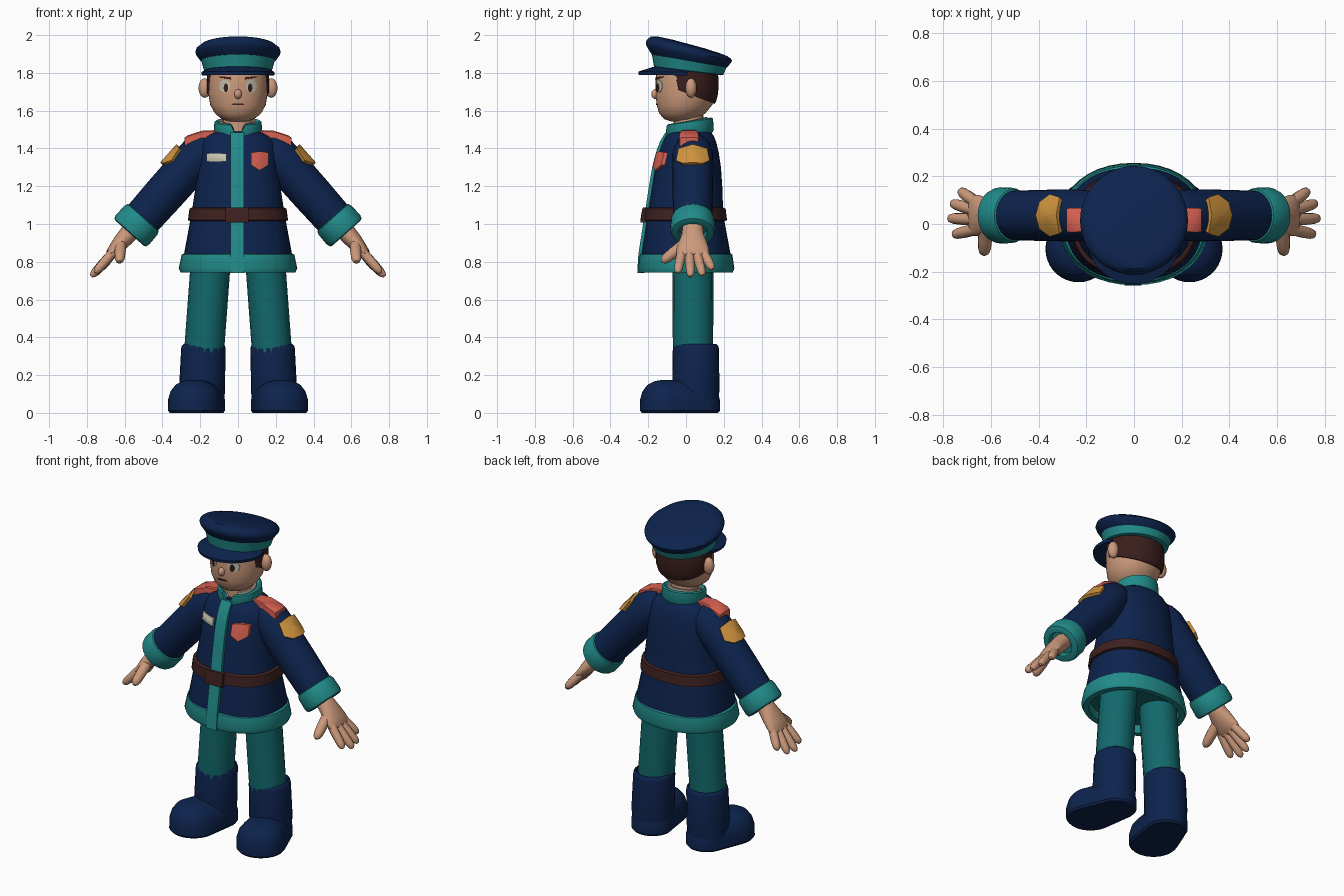
import bpy, bmesh, math
from mathutils import Vector as V

if "Cube" in bpy.data.objects:
    bpy.data.objects.remove(bpy.data.objects["Cube"])


def material(name, r, g, b):
    m = bpy.data.materials.new(name)
    m.diffuse_color = (r, g, b, 1)
    m.use_nodes = True
    m.node_tree.nodes["Principled BSDF"].inputs["Base Color"].default_value = m.diffuse_color
    return m


NAVY = material("navy cloth", .004, .017, .075)
TEAL = material("teal trim", .015, .26, .255)
TROUSER = material("dark teal cloth", .006, .14, .15)
SKIN = material("skin", .60, .32, .20)
HAIR = material("dark brown hair", .042, .013, .012)
LEATHER = material("brown leather", .048, .015, .014)
CORAL = material("coral", .69, .12, .085)
GOLD = material("gold", .64, .30, .05)
CREAM = material("cream", .55, .53, .42)


def finish(name, mat, bm, mirror=False, angle=40):
    bmesh.ops.recalc_face_normals(bm, faces=bm.faces)
    me = bpy.data.meshes.new(name)
    bm.to_mesh(me)
    bm.free()
    me.materials.append(mat)
    me.shade_smooth()
    me.set_sharp_from_angle(angle=math.radians(angle))
    ob = bpy.data.objects.new(name, me)
    bpy.context.collection.objects.link(ob)
    if mirror:
        ob.modifiers.new("Mirror", "MIRROR").use_mirror_merge = False
    return ob


def skin_bm(loops):
    """Bridge loops of equal length and cap both ends."""
    bm = bmesh.new()
    rows = [[bm.verts.new(p) for p in loop] for loop in loops]
    n = len(rows[0])
    for a, b in zip(rows, rows[1:]):
        for i in range(n):
            j = (i + 1) % n
            bm.faces.new((a[i], a[j], b[j], b[i]))
    bm.faces.new(rows[0])
    bm.faces.new(rows[-1])
    return bm


def skin(name, mat, loops, mirror=False, angle=40):
    return finish(name, mat, skin_bm(loops), mirror, angle)


def spow(c, e):
    return math.copysign(abs(c) ** e, c)


def rings(table, n=40, p=2.0):
    """Horizontal superellipses from rows (z, rx, ry, yc, tilt)."""
    out = []
    for z, rx, ry, yc, *t in table:
        loop = []
        for i in range(n):
            a = math.tau * i / n
            dy = ry * spow(math.sin(a), 2 / p)
            loop.append((rx * spow(math.cos(a), 2 / p), yc + dy, z + (t[0] if t else 0) * dy))
        out.append(loop)
    return out


def tube(name, mat, rows, u, v, n=24, mirror=True):
    """Rows (centre, ru, rv) swept with fixed cross directions u and v."""
    loops = [[V(c) + u * (ru * math.cos(math.tau * i / n)) + v * (rv * math.sin(math.tau * i / n))
              for i in range(n)] for c, ru, rv in rows]
    return skin(name, mat, loops, mirror)


def front(table, p):
    """Mapping (x, z, depth) onto the front of a lofted body."""
    def f(x, z, d):
        for a, b in zip(table, table[1:]):
            if a[0] <= z <= b[0]:
                k = (z - a[0]) / (b[0] - a[0])
                rx, ry, yc = (a[i] + k * (b[i] - a[i]) for i in (1, 2, 3))
                q = max(0, 1 - min(1, abs(x) / rx) ** p) ** (1 / p)
                return V((x, yc - ry * q - d, z))
        return V((x, 0, z))
    return f


def plate(name, mat, outline, at, f, t, mirror=False):
    """Thin plate that follows a curved surface f."""
    def loop(k, d):
        return [f(at[0] + a * k, at[1] + b * k, d) for a, b in outline]
    return skin(name, mat, [loop(1, -.012), loop(1, t), loop(.55, t), loop(.02, t)], mirror)


def oval(a, b, n=16):
    return [(a * math.cos(math.tau * i / n), b * math.sin(math.tau * i / n)) for i in range(n)]


def ball(name, mat, c, r, mirror=False):
    bm = bmesh.new()
    bmesh.ops.create_uvsphere(bm, u_segments=20, v_segments=12, radius=1)
    for v in bm.verts:
        v.co = V(c) + V([v.co[i] * r[i] for i in range(3)])
    return finish(name, mat, bm, mirror)


# Coat body, lining, hem, belt
COAT = [(.74, .295, .242, 0), (.84, .286, .236, 0), (1.05, .247, .2, -.003), (1.2, .224, .186, .006),
        (1.3, .213, .174, .011), (1.38, .208, .158, .015), (1.43, .2, .143, .018),
        (1.465, .17, .128, .02), (1.49, .12, .11, .02)]
coat_f = front(COAT, 2.3)
skin("coat", NAVY, rings([(.80, .289, .238, 0)] + COAT[1:], p=2.3))
skin("coat_hem", TEAL, rings([(.845, .284, .234, 0), (.838, .298, .245, 0), (.765, .314, .256, 0),
     (.742, .303, .247, 0), (.742, .27, .215, 0), (.80, .262, .207, 0)], p=2.15))
skin("coat_lining", TROUSER, rings([(.79, .266, .211, 0), (.80, .266, .211, 0)], p=2.15))
skin("belt", LEATHER, rings([(1.015, .25, .205, -.003), (1.02, .265, .22, -.003),
     (1.08, .257, .213, -.003), (1.087, .243, .2, -.003)], p=2.3))

# Front placket, buckle, badge and name plate
zs = [.738 + i * (1.485 - .738) / 16 for i in range(17)]
skin("placket", TEAL, [[coat_f(-.042, max(z, .74), -.02), coat_f(-.04, max(z, .74), .017),
     coat_f(.032, max(z, .74), .017), coat_f(.034, max(z, .74), -.02)] for z in zs])
box = [(-1, -1), (1, -1), (1, 1), (-1, 1)]
plate("buckle", LEATHER, [(a * .06, b * .04) for a, b in box], (-.005, 1.047), coat_f, .034)
plate("chest_badge", CORAL, [(-.046, .045), (0, .052), (.046, .045), (.046, -.02), (0, -.05), (-.046, -.02)],
      (.115, 1.333), coat_f, .02)
plate("name_plate", CREAM, [(a * .053, b * .022) for a, b in box], (-.115, 1.352), coat_f, .014)


# Standing collars, open in a V at the front
def collar(name, mat, profile):
    loops = []
    for k in range(37):
        loop = []
        for r, z, gap in profile:
            a = gap + (math.tau - 2 * gap) * k / 36
            loop.append((r * math.sin(a), .018 - r * math.cos(a), z - .018 * math.cos(a)))
        loops.append(loop)
    skin(name, mat, loops)


collar("collar", TEAL, [(.118, 1.46, .02), (.129, 1.48, .06), (.125, 1.54, .3),
                        (.115, 1.546, .33), (.098, 1.535, .3), (.09, 1.46, .02)])
collar("shirt_collar", CREAM, [(.098, 1.47, .05), (.096, 1.548, .5), (.086, 1.548, .5), (.084, 1.47, .05)])
skin("neck", SKIN, rings([(1.45, .08, .08, .015), (1.62, .075, .078, .012)], 24))

# Head, hair and ears
HEAD = [(1.543, .045, .05, -.03), (1.555, .085, .088, -.027), (1.585, .122, .122, -.02),
        (1.63, .147, .147, -.008), (1.69, .157, .161, .0), (1.77, .157, .163, .002), (1.83, .15, .155, .005)]
head_f = front(HEAD, 2)
skin("head", SKIN, rings(HEAD))
bm = skin_bm(rings([(1.615, .12, .11, .03), (1.65, .15, .14, .02), (1.69, .164, .152, .018),
                    (1.76, .166, .155, .018), (1.83, .16, .15, .015)]))
for co, no in (((0, -.05, 1.72), (0, -1, -.12)), ((0, -.05, 1.712), (0, -.075, -.2))):
    cut = bmesh.ops.bisect_plane(bm, geom=bm.verts[:] + bm.edges[:] + bm.faces[:],
                                 plane_co=co, plane_no=no, clear_outer=True)
    bmesh.ops.edgeloop_fill(bm, edges=[e for e in cut["geom_cut"] if isinstance(e, bmesh.types.BMEdge)])
finish("hair", HAIR, bm)
ball("ear", SKIN, (.176, .027, 1.72), (.033, .03, .052), True)

# Face
ball("nose", SKIN, (0, -.162, 1.688), (.02, .022, .026))
plate("eye_white", CREAM, oval(.03, .034), (.07, 1.73), head_f, .003, True)
plate("pupil", HAIR, oval(.012, .023), (.064, 1.721), head_f, .006, True)
plate("eyebrow", HAIR, [(-.036, -.007), (.03, .004), (.036, .01), (-.03, .006)], (.07, 1.772), head_f, .006, True)
plate("mouth", LEATHER, oval(.034, .005), (0, 1.634), head_f, .004)

# Peaked cap: band, crown, visor
skin("cap_band", TEAL, rings([(1.808, .168, .172, .012, -.12), (1.812, .18, .184, .014, -.12),
     (1.872, .197, .2, .018, -.17)], 48))
skin("cap_crown", NAVY, rings([(1.858, .19, .192, .018, -.17), (1.868, .2, .203, .018, -.17),
     (1.898, .222, .224, .016, -.19), (1.912, .226, .228, .015, -.2), (1.926, .221, .222, .014, -.22),
     (1.942, .198, .2, .014, -.255), (1.949, .16, .16, .014, -.27), (1.953, .08, .08, .014, -.27)], 48))
loops = []
for k in range(25):
    a = math.radians(-88 + 176 * k / 24)
    s, c = math.sin(a), math.cos(a)
    e = .172 + .092 * max(c, 0) ** .8
    zi, zo = 1.812 + .026 * c, 1.803 + .004 * c
    loops.append([(.165 * s, .012 - .165 * c, zi), (e * s * .98, .012 - e * c, zo),
                  (e * s * .97, .014 - e * c, zo - .017), (.165 * s, .012 - .165 * c, zi - .026)])
skin("cap_visor", NAVY, loops)

# Sleeves, cuffs and shoulder decoration
AX, UP, Y = V((.664, 0, -.748)), V((.748, 0, .664)), V((0, 1, 0))
ARM = V((.196, .036, 1.378))
tube("sleeve", NAVY, [(ARM + AX * s, r, r) for s, r in
     ((-.10, .05), (-.06, .085), (0, .106), (.1, .109), (.3, .107), (.47, .103))], UP, Y)
tube("cuff", TEAL, [(ARM + AX * s, r, r) for s, r in
     ((.455, .098), (.462, .11), (.48, .116), (.545, .118), (.565, .112), (.57, .098), (.57, .075), (.54, .07))], UP, Y)


def arm_f(a, b, d):
    w = a / .109
    return ARM + AX * b + (UP * math.cos(w) + Y * math.sin(w)) * (.109 + d)


plate("sleeve_patch", GOLD, [(-.07, -.055), (0, -.062), (.07, -.055), (.085, .02), (.05, .06), (0, .068),
                             (-.05, .06), (-.085, .02)], (0, .115), arm_f, .018, True)
skin("epaulet", CORAL, [[(x, .016 - w, z - .045), (x, .016 - w, z - .006), (x, .022 - w, z),
     (x, .01 + w, z), (x, .016 + w, z - .006), (x, .016 + w, z - .045)]
     for x, w, z in ((.118, .04, 1.497), (.19, .048, 1.494), (.265, .052, 1.47), (.282, .048, 1.458))], True)

# Hands: palm, fingers and thumb
WRIST = V((.565, .036, .965))
tube("palm", SKIN, [(WRIST + AX * s, v, y) for s, v, y in
     ((-.03, .048, .055), (.03, .048, .058), (.08, .044, .074), (.13, .035, .086),
      (.165, .027, .086), (.18, .016, .076))], UP, Y)


def finger(name, base, tip, r):
    b, t = V(base), V(tip)
    d = t - b
    u = d.orthogonal().normalized()
    w = d.cross(u).normalized()
    tube(name, SKIN, [(b + d * k, r * q, r * q) for k, q in
         ((0, 1), (.5, 1), (.8, .9), (.93, .7), (1, .3))], u, w, 12)


for nm, yb, tip in (("index_finger", -.022, (.757, -.045, .742)), ("middle_finger", .018, (.777, .024, .722)),
                    ("ring_finger", .056, (.766, .088, .728)), ("little_finger", .092, (.73, .14, .76))):
    finger(nm, (.662, yb, .85), tip, .025)
finger("thumb", (.62, -.0, .9), (.628, -.128, .80), .03)

# Trousers
tube("trouser_leg", TROUSER, [((.14, .037, .86), .106, .108), ((.18, .037, .32), .106, .107)],
     V((1, 0, 0)), Y, 16)

# Boots: shaft and rounded foot
tube("boot_shaft", NAVY, [((x, .052, z), r, r + .004) for x, z, r in
     ((.19, .02, .118), (.19, .15, .121), (.183, .34, .118), (.183, .356, .114), (.183, .364, .104),
      (.183, .35, .098))], V((1, 0, 0)), Y, 28)
foot = []
for z, inset in ((0, .01), (.012, 0), (.07, .001), (.115, .014), (.148, .04), (.167, .075), (.174, .112)):
    loop = []
    for i in range(36):
        d = V((math.cos(math.tau * i / 36), math.sin(math.tau * i / 36), 0))
        c, r = max(((V((.188, .06, z)), .12), (V((.232, -.105, z)), .139)), key=lambda q: q[0].dot(d) + q[1])
        loop.append(c + d * (r - inset))
    foot.append(loop)
skin("boot_foot", NAVY, foot, True)
